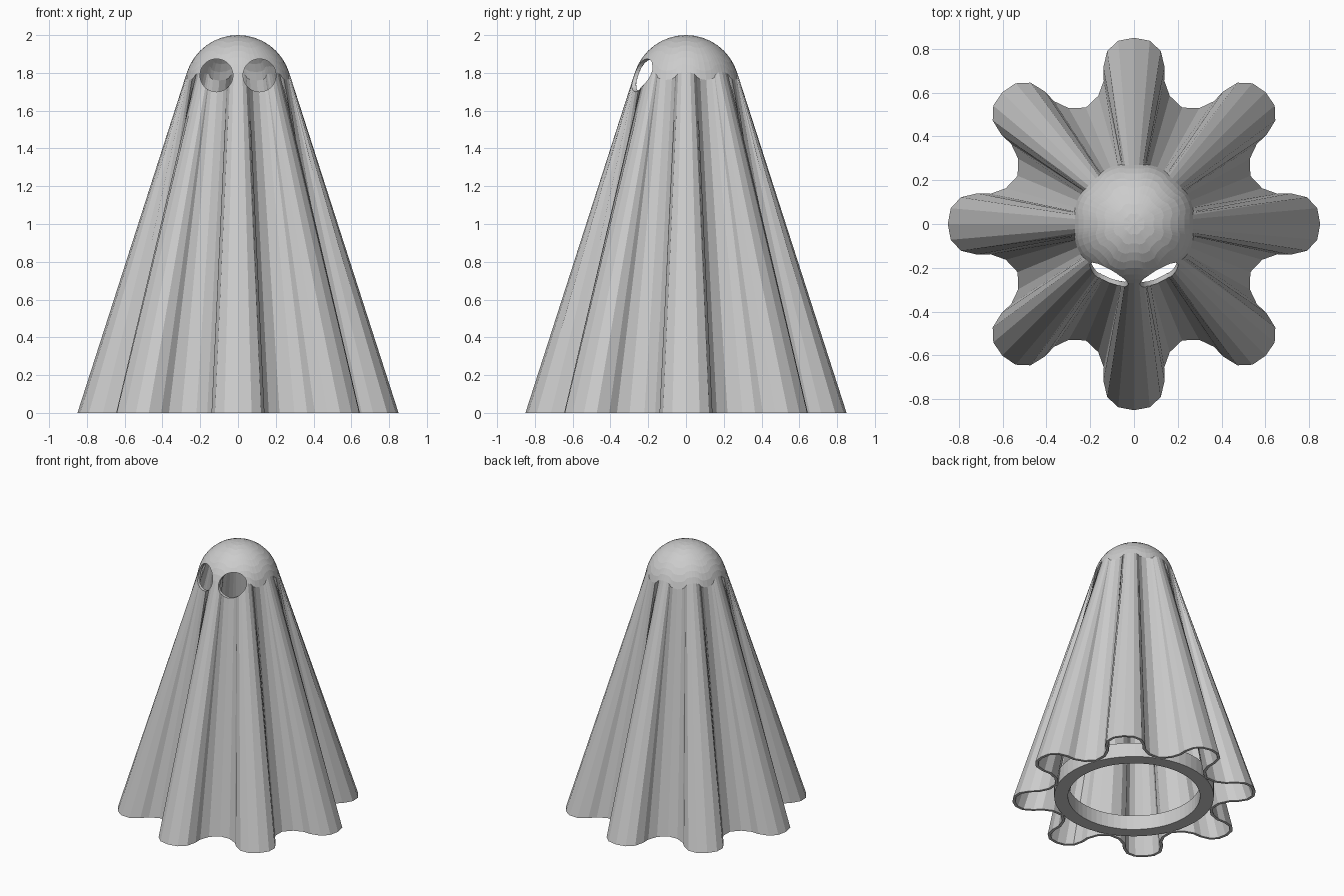
import bpy, bmesh
from math import sin, cos, pi, atan2, asin, hypot, radians
from mathutils import Vector

if "Cube" in bpy.data.objects:
    bpy.data.objects.remove(bpy.data.objects["Cube"])

R, ZC = 0.284, 1.716      # head sphere radius and centre height
WALL = 0.02               # sheet thickness
LOBES, CAP = 8, 8

# Half of one fold at the hem: (across, along), from lobe tip to valley
HALF = [(0, .85), (.072, .836), (.122, .79), (.14, .715), (.138, .655), (.163, .585), (.22, .531)]


def hem_outline():
    lobe = [(-a, r) for a, r in HALF[:0:-1]] + HALF[:-1]   # start valley -> before end valley
    pts = []
    for k in range(LOBES):
        t = k * 2 * pi / LOBES
        for a, r in lobe:
            pts.append(Vector((r * cos(t) - a * sin(t), r * sin(t) + a * cos(t))))
    return pts


def inset(pts, d):
    out = []
    n = len(pts)
    for i, p in enumerate(pts):
        e1 = (p - pts[i - 1]).normalized()
        e2 = (pts[(i + 1) % n] - p).normalized()
        n1, n2 = Vector((-e1.y, e1.x)), Vector((-e2.y, e2.x))
        m = (n1 + n2).normalized()
        out.append(p + m * d / max(m.dot(n1), .5))
    return out


def drape(bm, pts, rad):
    """Straight folds from the hem, each running tangent into the head sphere."""
    rows = [[bm.verts.new((p.x, p.y, 0)) for p in pts]]
    grid = [[] for _ in range(CAP)]
    for p in pts:
        r, t = p.length, atan2(p.y, p.x)
        # elevation of the tangent point on the sphere
        start = asin(rad / hypot(r, ZC)) * -1 + pi / 2 - atan2(ZC, r)
        for j in range(CAP):
            e = start + (pi / 2 - start) * j / CAP
            grid[j].append(bm.verts.new((rad * cos(e) * cos(t), rad * cos(e) * sin(t), ZC + rad * sin(e))))
    rows += grid
    n = len(pts)
    for a, b in zip(rows, rows[1:]):
        for i in range(n):
            k = (i + 1) % n
            bm.faces.new((a[i], a[k], b[k], b[i]))
    top = bm.verts.new((0, 0, ZC + rad))
    for i in range(n):
        bm.faces.new((rows[-1][i], rows[-1][(i + 1) % n], top))
    return rows[0]


def finish(bm, name):
    bmesh.ops.recalc_face_normals(bm, faces=bm.faces)
    me = bpy.data.meshes.new(name)
    bm.to_mesh(me)
    bm.free()
    ob = bpy.data.objects.new(name, me)
    bpy.context.collection.objects.link(ob)
    return ob


# Draped sheet: outer and inner skins joined at the hem
bm = bmesh.new()
hem = hem_outline()
outer = drape(bm, hem, R)
inner = drape(bm, inset(hem, WALL), R - WALL)
for i in range(len(hem)):
    k = (i + 1) % len(hem)
    bm.faces.new((outer[i], outer[k], inner[k], inner[i]))
sheet = finish(bm, "draped_sheet")

# Round eye holes, cut straight back through the front of the head
for side in (-1, 1):
    bpy.ops.mesh.primitive_cylinder_add(vertices=48, radius=.087, depth=.5,
                                        location=(side * .114, -.3, 1.787), rotation=(radians(90), 0, 0))
    cutter = bpy.context.object
    cutter.name = "eye_cutter"
    cutter.hide_render = True
    mod = sheet.modifiers.new("eye_hole", 'BOOLEAN')
    mod.operation, mod.solver, mod.object = 'DIFFERENCE', 'EXACT', cutter
    bpy.context.view_layer.objects.active = sheet
    bpy.ops.object.modifier_apply(modifier=mod.name)
    bpy.data.objects.remove(cutter)

# Flat ring stiffening the hem from inside
bm = bmesh.new()
SEG = 64
section = [(.46, 0), (.556, 0), (.556, .11), (.46, .11)]
loops = [[bm.verts.new((r * cos(2 * pi * i / SEG), r * sin(2 * pi * i / SEG), z)) for i in range(SEG)]
         for r, z in section]
for j in range(4):
    a, b = loops[j], loops[(j + 1) % 4]
    for i in range(SEG):
        k = (i + 1) % SEG
        bm.faces.new((a[i], a[k], b[k], b[i]))
finish(bm, "base_ring")
